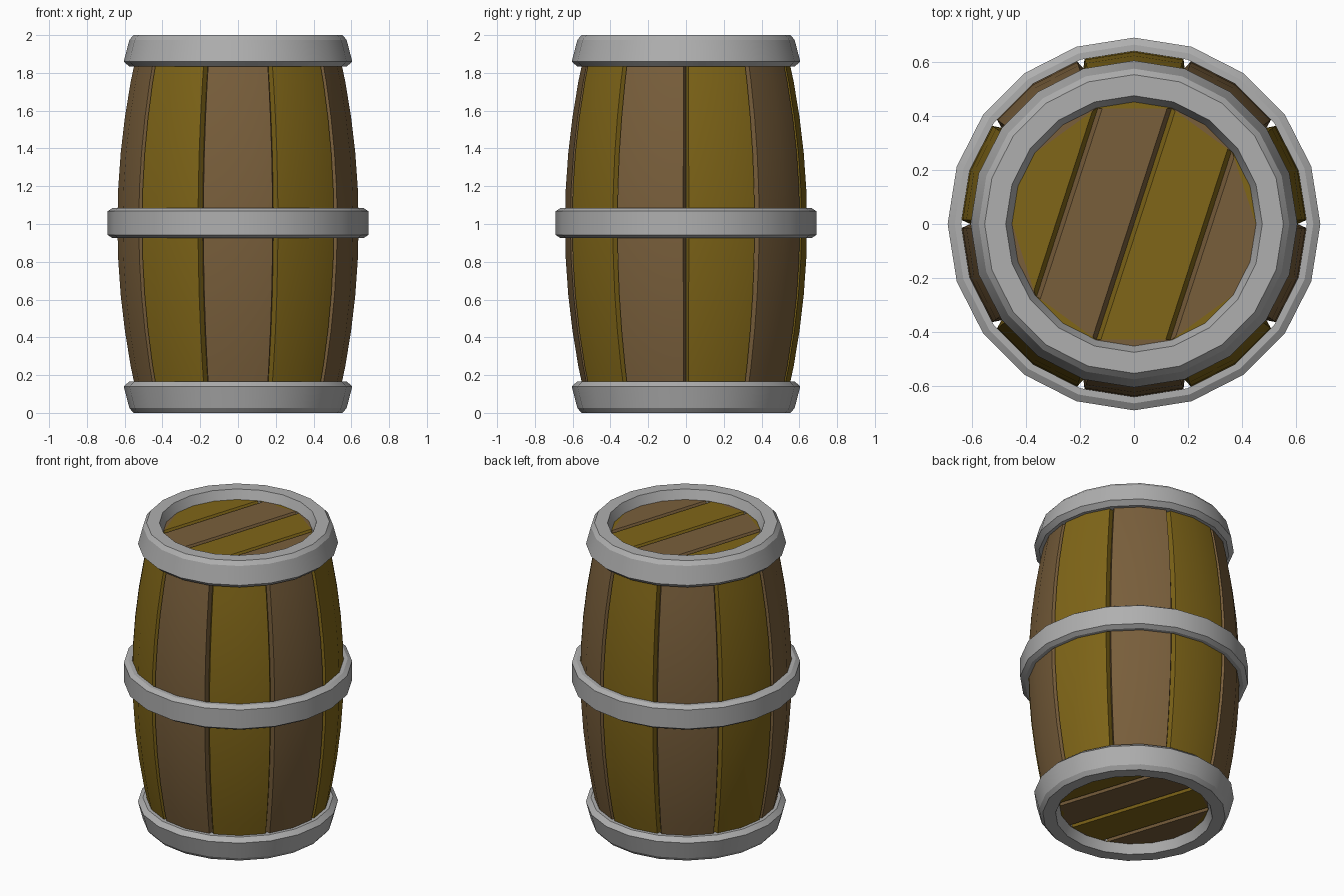
import bpy
from math import sin, cos, pi, sqrt, radians

if "Cube" in bpy.data.objects:
    bpy.data.objects.remove(bpy.data.objects["Cube"])


def material(name, rgb):
    m = bpy.data.materials.new(name)
    m.diffuse_color = (*rgb, 1)
    m.use_nodes = True
    m.node_tree.nodes["Principled BSDF"].inputs["Base Color"].default_value = m.diffuse_color
    return m


OLIVE = material("olive_wood", (0.215, 0.132, 0.009))
BROWN = material("brown_wood", (0.19, 0.113, 0.044))
METAL = material("grey_metal", (0.43, 0.43, 0.43))
SIDES = 20


def make(name, verts, faces, mat):
    me = bpy.data.meshes.new(name)
    me.from_pydata(verts, [], faces)
    ob = bpy.data.objects.new(name, me)
    bpy.context.collection.objects.link(ob)
    me.materials.append(mat)
    # consistent outward normals
    bpy.ops.object.select_all(action='DESELECT')
    ob.select_set(True)
    bpy.context.view_layer.objects.active = ob
    bpy.ops.object.mode_set(mode='EDIT')
    bpy.ops.mesh.select_all(action='SELECT')
    bpy.ops.mesh.normals_make_consistent(inside=False)
    bpy.ops.object.mode_set(mode='OBJECT')
    bpy.ops.object.shade_smooth_by_angle(angle=radians(20))
    return ob


def hoop(name, profile):
    """Closed (radius, z) profile turned into a 20-sided ring."""
    n = len(profile)
    verts = [(r * cos(2 * pi * i / SIDES), r * sin(2 * pi * i / SIDES), z)
             for i in range(SIDES) for r, z in profile]
    faces = [(i * n + j, i * n + (j + 1) % n,
              (i + 1) % SIDES * n + (j + 1) % n, (i + 1) % SIDES * n + j)
             for i in range(SIDES) for j in range(n)]
    return make(name, verts, faces, METAL)


def loft(name, sections, mat):
    """Solid skinned through equal closed cross-sections."""
    n = len(sections[0])
    verts = [p for s in sections for p in s]
    faces = [(i * n + j, i * n + (j + 1) % n, (i + 1) * n + (j + 1) % n, (i + 1) * n + j)
             for i in range(len(sections) - 1) for j in range(n)]
    faces += [tuple(range(n)), tuple(range(len(verts) - n, len(verts)))]
    return make(name, verts, faces, mat)


# Metal hoops
rim = [(0.45, 1.88), (0.45, 1.935), (0.475, 2.0), (0.553, 2.0), (0.575, 1.975),
       (0.605, 1.86), (0.575, 1.833), (0.53, 1.833)]
hoop("top_hoop", rim)
hoop("bottom_hoop", [(r, 2 - z) for r, z in rim])
hoop("middle_hoop", [(0.64, 1.085), (0.664, 1.085), (0.69, 1.068),
                     (0.69, 0.942), (0.664, 0.925), (0.64, 0.925)])


# Bulging staves with V-shaped gaps between them
def stave_section(mid, z):
    r = 0.641 - 0.125 * (z - 1) ** 2
    h = pi / 10

    def polar(a, rad):
        return rad * cos(a), rad * sin(a)

    c = polar(mid, r)
    pts = [polar(mid - h, r - 0.035)]
    for s in (-1, 1):
        b = polar(mid + s * h, r)
        pts.append(tuple(b[k] + 0.075 * (c[k] - b[k]) for k in (0, 1)))
    pts.insert(2, c)
    pts += [polar(mid + h, r - 0.035), polar(mid + h, r - 0.08), polar(mid - h, r - 0.08)]
    return [(x, y, z) for x, y in pts]


levels = [0.06 + 1.88 * i / 10 for i in range(11)]
for i in range(10):
    mid = pi / 2 + i * pi / 5
    loft(f"stave_{i + 1}", [stave_section(mid, z) for z in levels],
         BROWN if i % 2 else OLIVE)


# Round lids made of four grooved planks, running diagonally
def lid(name, flip):
    ca, sa = cos(radians(-18)), sin(radians(-18))
    for k in range(4):
        a, b = max(-0.47, -0.52 + 0.26 * k), min(0.47, -0.26 + 0.26 * k)
        xs = [a, a + 0.016] + [a + (b - a) * t / 6 for t in range(1, 6)] + [b - 0.016, b]
        sections = []
        for i, u in enumerate(xs):
            top = 1.91 if i in (0, len(xs) - 1) else 1.94
            half = sqrt(0.485 ** 2 - u * u)
            sec = []
            for v, z in ((-half, top), (half, top), (half, 1.89), (-half, 1.89)):
                x, y = u * ca - v * sa, u * sa + v * ca
                sec.append((-x, y, 2 - z) if flip else (x, y, z))
            sections.append(sec)
        loft(f"{name}_plank_{k + 1}", sections, BROWN if k % 2 else OLIVE)


lid("top_lid", False)
lid("bottom_lid", True)
